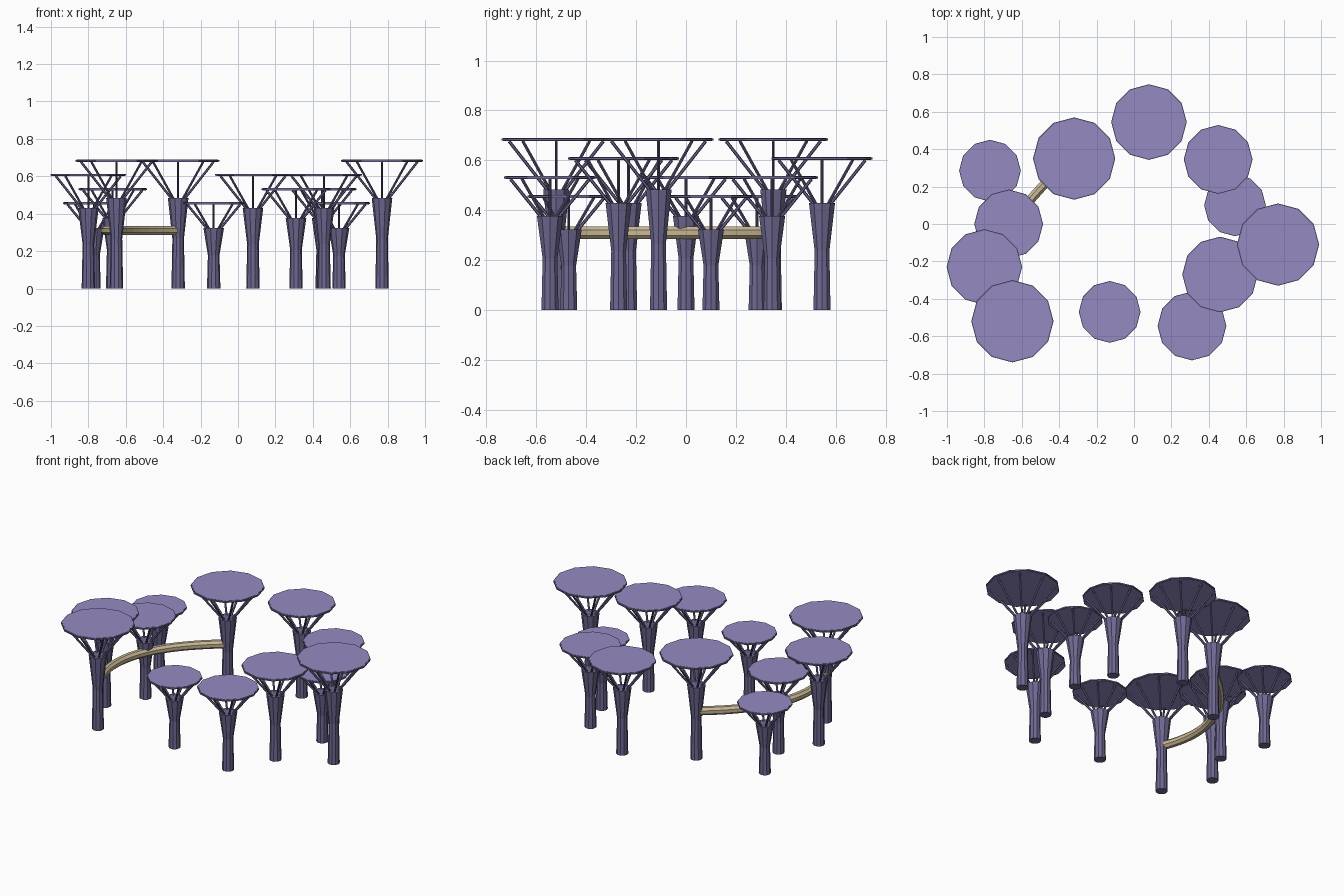
import bpy, bmesh, math
from mathutils import Vector

if "Cube" in bpy.data.objects:
    bpy.data.objects.remove(bpy.data.objects["Cube"], do_unlink=True)


def material(name, rgb):
    m = bpy.data.materials.new(name)
    m.use_nodes = True
    col = (*rgb, 1)
    m.diffuse_color = col
    m.node_tree.nodes["Principled BSDF"].inputs["Base Color"].default_value = col
    return m


CANOPY = material("canopy_lilac", (0.30, 0.255, 0.54))
TRUNK = material("trunk_purple", (0.16, 0.14, 0.29))
TAN = material("bridge_tan", (0.58, 0.48, 0.30))


def add_object(name, bm, mat):
    bmesh.ops.recalc_face_normals(bm, faces=bm.faces)
    me = bpy.data.meshes.new(name)
    bm.to_mesh(me)
    bm.free()
    me.materials.append(mat)
    ob = bpy.data.objects.new(name, me)
    bpy.context.collection.objects.link(ob)
    return ob


def lathe(bm, profile, sides, centre):
    """Capped surface of revolution through (radius, z) rings."""
    rings = []
    for r, z in profile:
        rings.append([bm.verts.new((centre[0] + r * math.cos(math.tau * i / sides),
                                    centre[1] + r * math.sin(math.tau * i / sides), z))
                      for i in range(sides)])
    for a, b in zip(rings, rings[1:]):
        for i in range(sides):
            j = (i + 1) % sides
            bm.faces.new((a[i], a[j], b[j], b[i]))
    bm.faces.new(rings[0])
    bm.faces.new(rings[-1])


def rod(bm, start, end, radius, sides=6):
    axis = end - start
    rot = axis.to_track_quat('Z', 'Y').to_matrix().to_4x4()
    rot.translation = (start + end) / 2
    bmesh.ops.create_cone(bm, cap_ends=True, segments=sides, radius1=radius,
                          radius2=radius, depth=axis.length, matrix=rot)


def tree(n, x, y, radius, height):
    # Slim trunk flaring to a wide capital
    top = height * 0.706
    bm = bmesh.new()
    lathe(bm, [(0.036, 0), (0.031, top * 0.55), (0.055, top)], 10, (x, y))
    add_object(f"trunk_{n}", bm, TRUNK)

    # Branches fanning out to the canopy
    bm = bmesh.new()
    for i in range(8):
        a = math.tau * i / 8
        d = Vector((math.cos(a), math.sin(a), 0))
        foot = Vector((x, y, top - 0.01)) + d * 0.03
        head = Vector((x, y, height - 0.008)) + d * radius * 0.86
        rod(bm, foot, head, 0.0065)
    add_object(f"branches_{n}", bm, TRUNK)

    # Flat canopy disc with a thin rim
    bm = bmesh.new()
    lathe(bm, [(radius * 0.97, height - 0.008), (radius * 0.97, height + 0.004)], 12, (x, y))
    add_object(f"canopy_{n}", bm, CANOPY)
    bm = bmesh.new()
    lathe(bm, [(radius, height - 0.006), (radius, height + 0.002)], 12, (x, y))
    add_object(f"canopy_rim_{n}", bm, TRUNK)


# Four sizes repeat around the ring: (canopy radius, height)
SIZES = [(0.165, 0.458), (0.22, 0.685), (0.202, 0.609), (0.184, 0.533)]
SPOTS = [(-0.77, 0.285), (-0.32, 0.35), (0.08, 0.545), (0.45, 0.345),
         (0.54, 0.10), (0.77, -0.11), (0.46, -0.27), (0.31, -0.545),
         (-0.13, -0.47), (-0.65, -0.52), (-0.80, -0.23), (-0.67, 0.0)]
for n, (x, y) in enumerate(SPOTS):
    tree(n + 1, x, y, *SIZES[n % 4])

# Curved bridge tube linking two tall trees
p0, p1, p2 = (Vector((*p, 0.31)) for p in (SPOTS[1], (-0.855, -0.055), SPOTS[9]))
STEPS, SIDES = 16, 8
bm = bmesh.new()
rings = []
for s in range(STEPS + 1):
    t = s / STEPS
    c = p0 * (1 - t) ** 2 + p1 * 2 * t * (1 - t) + p2 * t * t
    tangent = ((p1 - p0) * (1 - t) + (p2 - p1) * t).normalized()
    side = tangent.cross(Vector((0, 0, 1)))
    ring = []
    for i in range(SIDES):
        a = math.tau * (i + 0.5) / SIDES
        ring.append(bm.verts.new(c + (side * math.cos(a) + Vector((0, 0, math.sin(a)))) * 0.027))
    rings.append(ring)
for a, b in zip(rings, rings[1:]):
    for i in range(SIDES):
        j = (i + 1) % SIDES
        bm.faces.new((a[i], a[j], b[j], b[i]))
bm.faces.new(rings[0])
bm.faces.new(rings[-1])
add_object("bridge", bm, TAN)
